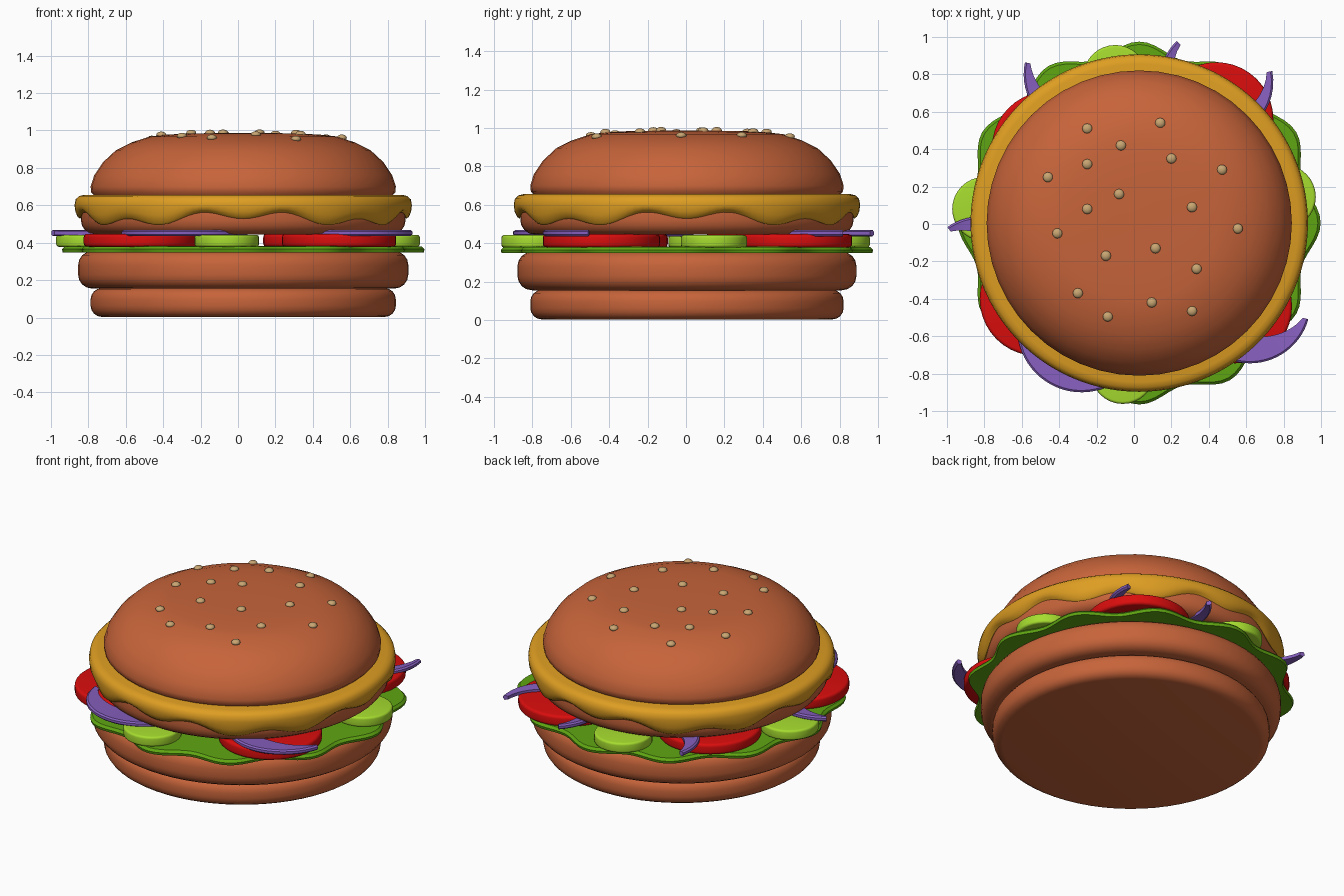
import bpy, bmesh, math
from math import sin, cos, pi, radians

if "Cube" in bpy.data.objects:
    bpy.data.objects.remove(bpy.data.objects["Cube"])

CX, CY = 0.028, 0.005   # axis of the stack


def material(name, rgb):
    m = bpy.data.materials.new(name)
    m.diffuse_color = (*rgb, 1)
    m.use_nodes = True
    m.node_tree.nodes["Principled BSDF"].inputs["Base Color"].default_value = m.diffuse_color
    return m


BROWN = material("toasted brown", (0.57, 0.127, 0.042))
YELLOW = material("cheese yellow", (0.73, 0.34, 0.016))
GREEN = material("leaf green", (0.115, 0.38, 0.006))
LIME = material("pickle lime", (0.38, 0.72, 0.028))
RED = material("tomato red", (0.70, 0.004, 0.004))
PURPLE = material("onion purple", (0.24, 0.115, 0.52))
TAN = material("seed tan", (0.58, 0.38, 0.17))


def finish(name, bm, mat, angle=40):
    bmesh.ops.recalc_face_normals(bm, faces=bm.faces)
    me = bpy.data.meshes.new(name)
    bm.to_mesh(me)
    bm.free()
    ob = bpy.data.objects.new(name, me)
    bpy.context.collection.objects.link(ob)
    me.materials.append(mat)
    bpy.ops.object.select_all(action='DESELECT')
    ob.select_set(True)
    bpy.context.view_layer.objects.active = ob
    bpy.ops.object.shade_smooth_by_angle(angle=radians(angle))
    return ob


def lathe(name, profile, mat, sides=64, centre=(CX, CY), angle=40):
    """Spin a profile into a solid; profile(a) gives (radius, z) points, bottom to top."""
    bm = bmesh.new()
    rings = []
    for i in range(sides):
        a = 2 * pi * i / sides
        pts = profile(a) if callable(profile) else profile
        rings.append([bm.verts.new((centre[0] + r * cos(a), centre[1] + r * sin(a), z)) for r, z in pts])
    for i in range(sides):
        p, q = rings[i], rings[(i + 1) % sides]
        for k in range(len(p) - 1):
            bm.faces.new((p[k], q[k], q[k + 1], p[k + 1]))
    bm.faces.new([r[0] for r in rings])
    bm.faces.new([r[-1] for r in rings])
    return finish(name, bm, mat, angle)


def slab(r, z0, z1, b):
    """Rounded disc profile with edge radius b."""
    lo = [(r - b + b * sin(t), z0 + b - b * cos(t)) for t in (0, pi / 8, pi / 4, 3 * pi / 8, pi / 2)]
    return lo + [(x, z0 + z1 - z) for x, z in reversed(lo)]


# Buns and patties
lathe("bottom_bun", slab(0.816, 0.003, 0.157, 0.06), BROWN)
lathe("lower_patty", slab(0.883, 0.155, 0.355, 0.075), BROWN)
lathe("upper_patty", slab(0.868, 0.445, 0.64, 0.075), BROWN)
DOME = [(0.79, 0.645), (0.813, 0.67), (0.816, 0.70), (0.797, 0.76), (0.75, 0.83), (0.68, 0.895),
        (0.60, 0.935), (0.50, 0.968), (0.42, 0.977), (0.30, 0.984), (0.15, 0.986), (0.05, 0.987)]
lathe("top_bun", DOME, BROWN, 48)


# Ruffled lettuce leaf with twelve lobes
def leaf(a):
    w = 0.035 * cos(12 * a)
    return [(0.4, 0.352), (0.8, 0.352), (0.93 + w, 0.348), (0.935 + w, 0.365),
            (0.92 + w, 0.38), (0.8, 0.383), (0.4, 0.383)]


lathe("lettuce", leaf, GREEN, 144)


# Draped cheese with a dripping lower edge
def drape(a):
    z = 0.528 - 0.022 * cos(12 * a) + 0.022 * cos(4 * a)
    return [(0.80, 0.61), (0.855, 0.60), (0.862, z + 0.012), (0.872, z), (0.885, z + 0.01),
            (0.897, (z + 0.60) / 2), (0.902, 0.60), (0.896, 0.632), (0.878, 0.649), (0.85, 0.656)]


lathe("cheese", drape, YELLOW, 144)

# Tomato and pickle slices
for i, c in enumerate([(0.54, -0.44), (0.44, 0.56), (-0.52, -0.40), (-0.455, 0.405)]):
    lathe(f"tomato_slice_{i + 1}", slab(0.305, 0.378, 0.447, 0.018), RED, 40, c)
for i, c in enumerate([(-0.06, -0.79), (0.80, 0.145), (-0.10, 0.785), (-0.80, 0.08)]):
    lathe(f"pickle_slice_{i + 1}", slab(0.172, 0.378, 0.442, 0.014), LIME, 32, c)


# Onion crescents, thickest in the middle and tapering to the tips
def crescent(name, cx, cy, radius, a0, a1, width):
    bm = bmesh.new()
    rings, n = [], 28
    for i in range(n + 1):
        t = i / n
        a = radians(a0 + (a1 - a0) * t)
        w = 0.03 + (width - 0.03) * sin(pi * t)
        section = [(radius - w, 0.442), (radius - 0.01, 0.436), (radius, 0.445),
                   (radius, 0.46), (radius - 0.01, 0.468), (radius - w, 0.462)]
        rings.append([bm.verts.new((cx + r * cos(a), cy + r * sin(a), z)) for r, z in section])
    for p, q in zip(rings, rings[1:]):
        for k in range(6):
            bm.faces.new((p[k], q[k], q[(k + 1) % 6], p[(k + 1) % 6]))
    bm.faces.new(rings[0])
    bm.faces.new(rings[-1])
    finish(name, bm, PURPLE)


for i, args in enumerate([(-0.28, -0.555, 0.345, 185, 345, 0.15),
                          (0.62, -0.42, 0.325, -165, -16, 0.14),
                          (0.44, 0.76, 0.305, 134, 371, 0.12),
                          (-0.28, 0.80, 0.31, 168, 350, 0.13),
                          (-0.82, -0.27, 0.31, 125, -15, 0.12)]):
    crescent(f"onion_slice_{i + 1}", *args)


# Sesame seeds resting on the dome
def dome_height(r):
    for (r0, z0), (r1, z1) in zip(DOME[2:], DOME[3:]):
        if r1 <= r <= r0:
            return z1 + (z0 - z1) * (r - r1) / (r0 - r1)
    return DOME[-1][1]


SEEDS = [(-0.25, 0.51), (0.14, 0.54), (-0.07, 0.42), (-0.25, 0.32), (0.20, 0.35), (-0.46, 0.25),
         (0.47, 0.29), (-0.08, 0.16), (-0.25, 0.08), (0.31, 0.09), (-0.41, -0.05), (0.555, -0.025),
         (-0.15, -0.17), (0.115, -0.13), (0.335, -0.24), (-0.30, -0.37), (0.095, -0.42),
         (0.31, -0.465), (-0.14, -0.495)]
for i, (x, y) in enumerate(SEEDS):
    bm = bmesh.new()
    bmesh.ops.create_uvsphere(bm, u_segments=12, v_segments=8, radius=0.027)
    ob = finish(f"sesame_seed_{i + 1}", bm, TAN, 60)
    r = math.hypot(x - CX, y - CY)
    ob.location = (x, y, dome_height(r) + 0.002)
    ob.scale = (1, 1, 0.65)
